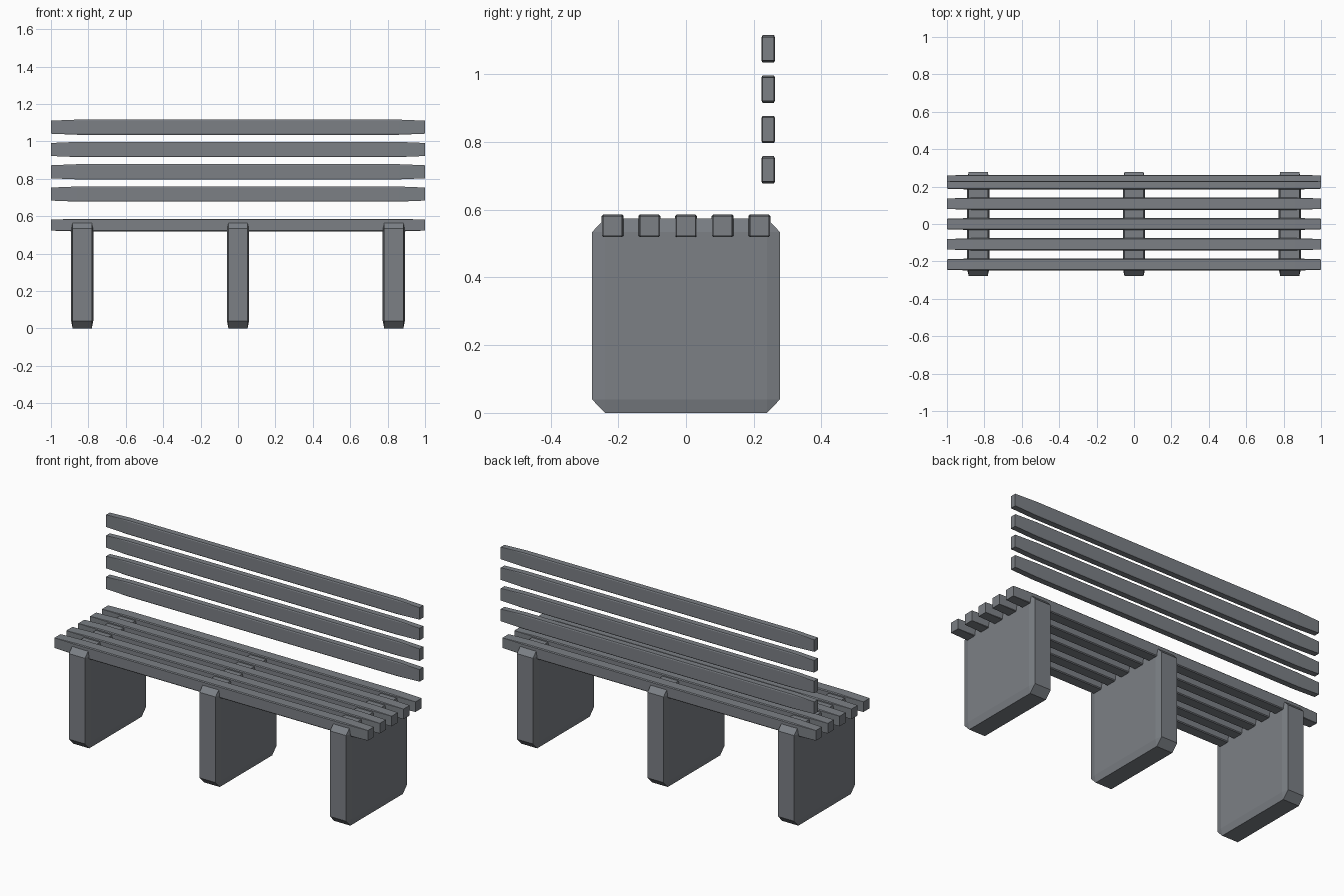
import bpy
import bmesh

cube = bpy.data.objects.get("Cube")
if cube:
    bpy.data.objects.remove(cube, do_unlink=True)

# One painted grey for the whole bench
grey = bpy.data.materials.new("slate grey")
grey.use_nodes = True
colour = (0.20, 0.215, 0.235, 1)
grey.diffuse_color = colour
grey.node_tree.nodes["Principled BSDF"].inputs["Base Color"].default_value = colour


def chamfered_block(name, size, location):
    """Bevelled unit cube stretched to size, so the chamfers stretch with it."""
    bm = bmesh.new()
    bmesh.ops.create_cube(bm, size=1)
    bmesh.ops.bevel(bm, geom=bm.edges[:], offset=0.07, segments=1,
                    affect='EDGES', clamp_overlap=True)
    bmesh.ops.scale(bm, vec=size, verts=bm.verts)
    bmesh.ops.recalc_face_normals(bm, faces=bm.faces)
    mesh = bpy.data.meshes.new(name)
    bm.to_mesh(mesh)
    bm.free()
    mesh.materials.append(grey)
    obj = bpy.data.objects.new(name, mesh)
    obj.location = location
    bpy.context.collection.objects.link(obj)


# Slab supports
for side, x in (("right", -0.833), ("middle", 0), ("left", 0.833)):
    chamfered_block(f"{side}_support", (0.119, 0.556, 0.574), (x, 0, 0.287))

# Seat slats, front to back
for i in range(5):
    chamfered_block(f"seat_slat_{i + 1}", (2, 0.065, 0.068),
                    (0, (i - 2) * 0.1083, 0.552))

# Backrest slats, bottom to top
for i in range(4):
    chamfered_block(f"back_slat_{i + 1}", (2, 0.039, 0.081),
                    (0, 0.243, 0.718 + i * 0.1192))
